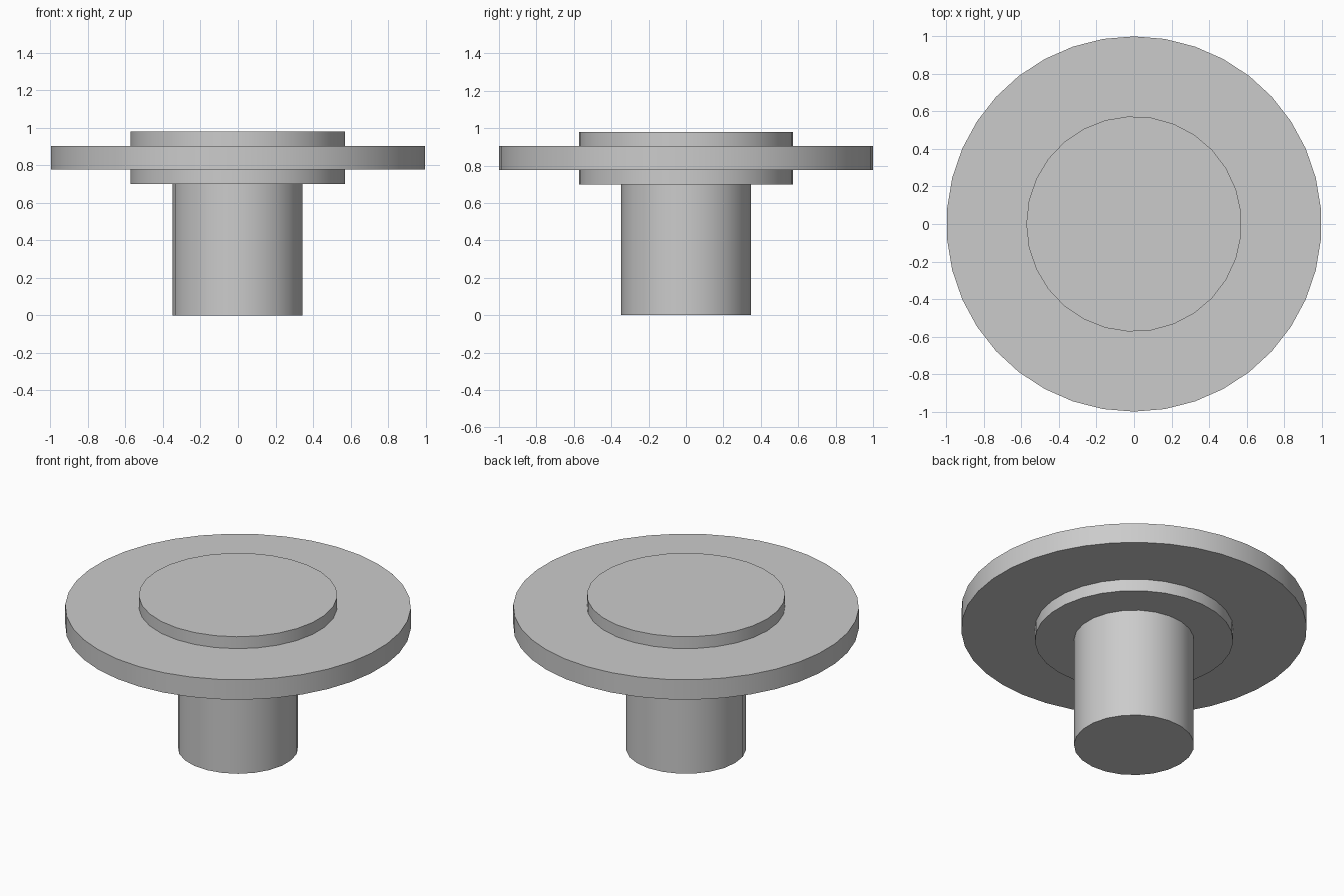
import bpy
import math

default = bpy.data.objects.get("Cube")
if default:
    bpy.data.objects.remove(default, do_unlink=True)

# One flat colour for the whole model
grey = bpy.data.materials.new("light_grey")
grey.use_nodes = True
colour = (0.6, 0.6, 0.6, 1.0)
grey.diffuse_color = colour
grey.node_tree.nodes["Principled BSDF"].inputs["Base Color"].default_value = colour


def disc(name, radius, bottom, top, sides, turn):
    """Upright cylinder between two heights, with a corner at angle turn."""
    bpy.ops.mesh.primitive_cylinder_add(
        vertices=sides, radius=radius, depth=top - bottom,
        location=(0, 0, (bottom + top) / 2),
        rotation=(0, 0, turn - math.pi / 2))
    ob = bpy.context.object
    ob.name = name
    ob.data.materials.append(grey)
    bpy.ops.object.transform_apply(location=True, rotation=True, scale=True)
    bpy.ops.object.shade_smooth_by_angle(angle=math.radians(30))
    return ob


# Stem, the thicker hub on top of it, and the wide flange around the hub
disc("stem", 0.348, 0.0, 0.70, 23, math.pi)
disc("hub", 0.574, 0.70, 0.98, 29, math.pi)
disc("flange", 1.0, 0.777, 0.904, 38, math.pi / 2)
